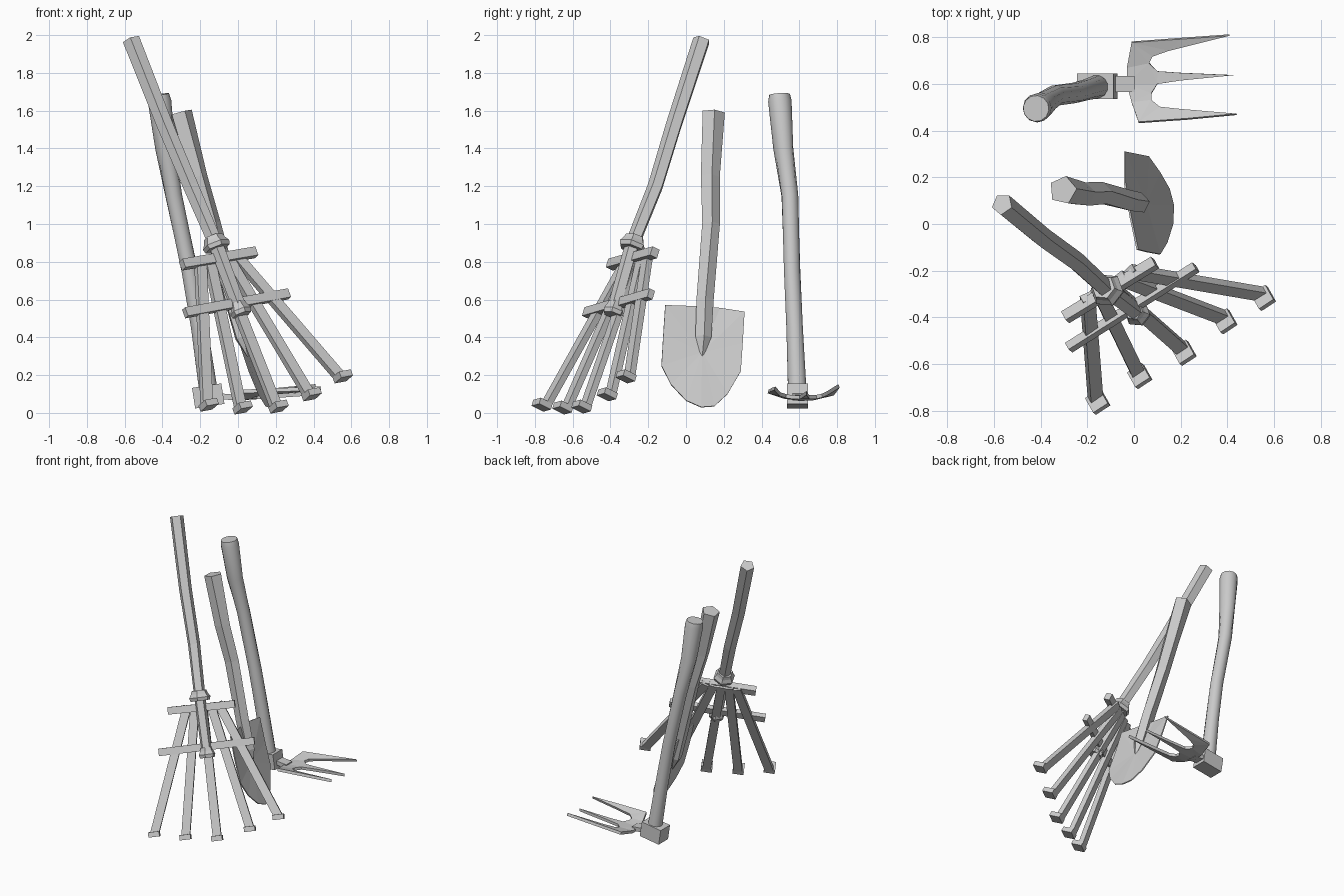
import bpy, bmesh, math
from mathutils import Vector, Matrix

cube = bpy.data.objects.get("Cube")
if cube:
    bpy.data.objects.remove(cube, do_unlink=True)

grey = bpy.data.materials.new("plain_grey")
grey.use_nodes = True
grey.diffuse_color = (0.6, 0.6, 0.6, 1)
grey.node_tree.nodes["Principled BSDF"].inputs["Base Color"].default_value = (0.6, 0.6, 0.6, 1)


def finish(name, bm, thickness=0, smooth=False):
    bmesh.ops.recalc_face_normals(bm, faces=bm.faces[:])
    mesh = bpy.data.meshes.new(name)
    bm.to_mesh(mesh)
    bm.free()
    mesh.materials.append(grey)
    ob = bpy.data.objects.new(name, mesh)
    bpy.context.collection.objects.link(ob)
    if thickness:
        mod = ob.modifiers.new("thickness", 'SOLIDIFY')
        mod.thickness = thickness
        mod.offset = 0
    if smooth:
        bpy.ops.object.select_all(action='DESELECT')
        ob.select_set(True)
        bpy.context.view_layer.objects.active = ob
        bpy.ops.object.shade_smooth_by_angle(angle=math.radians(40))
    return ob


def sweep(name, path, radii, sides, smooth=False):
    """Round or faceted rod along a path, with one radius per point."""
    bm = bmesh.new()
    pts = [Vector(p) for p in path]
    rings = []
    for i, p in enumerate(pts):
        along = pts[min(i + 1, len(pts) - 1)] - pts[max(i - 1, 0)]
        q = along.to_track_quat('Z', 'Y')
        ring = []
        for k in range(sides):
            a = math.tau * k / sides
            ring.append(bm.verts.new(p + q @ Vector((math.cos(a), math.sin(a), 0)) * radii[i]))
        rings.append(ring)
    for r, s in zip(rings, rings[1:]):
        for k in range(sides):
            j = (k + 1) % sides
            bm.faces.new((r[k], r[j], s[j], s[k]))
    bm.faces.new(rings[0])
    bm.faces.new(rings[-1])
    return finish(name, bm, smooth=smooth)


def beam(name, a, b, width, depth, facing):
    """Box from a to b; depth is measured along the facing direction."""
    a, b = Vector(a), Vector(b)
    z = (b - a).normalized()
    x = z.cross(Vector(facing)).normalized()
    y = z.cross(x)
    rot = Matrix((x, y, z)).transposed().to_4x4()
    size = Matrix.Diagonal((width, depth, (b - a).length, 1))
    bm = bmesh.new()
    bmesh.ops.create_cube(bm, size=1, matrix=Matrix.Translation((a + b) / 2) @ rot @ size)
    return finish(name, bm)


# Rake: handle, collars, cross bars and hooked tines
head, socket = Vector((-0.12, -0.28, 0.9)), Vector((0.01, -0.38, 0.55))
down = (socket - head).normalized()
front = Vector((0.45, -0.8, 0.4)).normalized()
sweep("rake_handle", [(-0.565, 0.085, 1.975), (-0.39, -0.06, 1.53), (-0.25, -0.16, 1.2), head, socket],
      [0.048, 0.045, 0.043, 0.04, 0.038], 5)
for name, spot, r in (("rake_upper_collar", head, 0.075), ("rake_lower_collar", socket, 0.058)):
    sweep(name, [spot + down * d for d in (-0.035, -0.012, 0.012, 0.035)],
          [r * 0.7, r * 0.8, r, r * 0.9], 6)
upper_a, upper_b = Vector((-0.295, -0.4, 0.785)), Vector((0.09, -0.165, 0.85))
beam("rake_upper_bar", upper_a, upper_b, 0.05, 0.045, front)
beam("rake_lower_bar", (-0.28, -0.53, 0.53), (0.265, -0.185, 0.63), 0.05, 0.035, front)
tine_tips = [(-0.165, -0.745, 0.035), (0.015, -0.635, 0.02), (0.205, -0.535, 0.025),
             (0.38, -0.4, 0.09), (0.545, -0.3, 0.185)]
for i, tip in enumerate(tine_tips):
    tip = Vector(tip)
    top = upper_a.lerp(upper_b, 0.29 + 0.115 * i) - front * 0.02 - down * 0.02
    beam(f"rake_tine_{i + 1}", top, tip, 0.058, 0.035, front)
    beam(f"rake_hook_{i + 1}", tip - front * 0.018, tip + front * 0.06, 0.075, 0.035, down)

# Shovel: faceted shaft tapering onto a dished blade
sweep("shovel_shaft", [(-0.305, 0.145, 1.59), (-0.215, 0.125, 1.25), (-0.14, 0.13, 1.0),
                       (-0.03, 0.1, 0.6), (0.025, 0.09, 0.4), (0.055, 0.085, 0.3)],
      [0.062, 0.054, 0.05, 0.048, 0.045, 0.008], 5)
rim = [(-0.04, 0.31, 0.535), (0.01, 0.3, 0.37), (0.06, 0.29, 0.22), (0.11, 0.22, 0.1),
       (0.15, 0.15, 0.035), (0.168, 0.08, 0.03), (0.165, 0.0, 0.065), (0.14, -0.08, 0.15),
       (0.11, -0.13, 0.25), (0.055, -0.12, 0.42), (0.015, -0.11, 0.57), (-0.015, 0.03, 0.565),
       (-0.04, 0.18, 0.555)]
bm = bmesh.new()
middle = Vector((0.05, 0.085, 0.32))
outer = [bm.verts.new(p) for p in rim]
inner = [bm.verts.new(middle.lerp(Vector(p), 0.55)) for p in rim]
hub = bm.verts.new(middle)
for k in range(len(rim)):
    j = (k + 1) % len(rim)
    bm.faces.new((outer[k], outer[j], inner[j], inner[k]))
    bm.faces.new((inner[k], inner[j], hub))
finish("shovel_blade", bm, 0.008)

# Hand fork: round handle, head block, neck and pronged plate
sweep("fork_handle", [(-0.42, 0.495, 1.685), (-0.415, 0.497, 1.65), (-0.385, 0.515, 1.4), (-0.34, 0.55, 1.15),
                      (-0.255, 0.562, 0.75), (-0.205, 0.575, 0.45), (-0.16, 0.588, 0.14)],
      [0.056, 0.062, 0.053, 0.045, 0.044, 0.045, 0.05], 12, smooth=True)
beam("fork_head_block", (-0.235, 0.59, 0.078), (-0.08, 0.59, 0.102), 0.11, 0.11, (0.15, 0, -1))
beam("fork_neck", (-0.09, 0.6, 0.088), (0.0, 0.6, 0.08), 0.07, 0.03, (0, 0, 1))
prongs = [(-0.01, 0.78), (0.2, 0.795), (0.41, 0.81), (0.15, 0.745), (0.08, 0.72), (0.065, 0.69),
          (0.1, 0.655), (0.2, 0.648), (0.43, 0.638), (0.2, 0.615), (0.1, 0.6), (0.075, 0.56),
          (0.075, 0.53), (0.11, 0.5), (0.2, 0.49), (0.44, 0.47), (0.23, 0.45), (0.02, 0.435),
          (-0.01, 0.52), (-0.03, 0.6), (-0.03, 0.67)]
bm = bmesh.new()
plate = bm.faces.new([bm.verts.new((x, y, 0)) for x, y in prongs])
bmesh.ops.triangulate(bm, faces=[plate])
for v in bm.verts:
    v.co.z = 0.075 + 0.07 * v.co.x + 0.035 * ((v.co.y - 0.62) / 0.18) ** 2
finish("fork_prongs", bm, 0.02)
